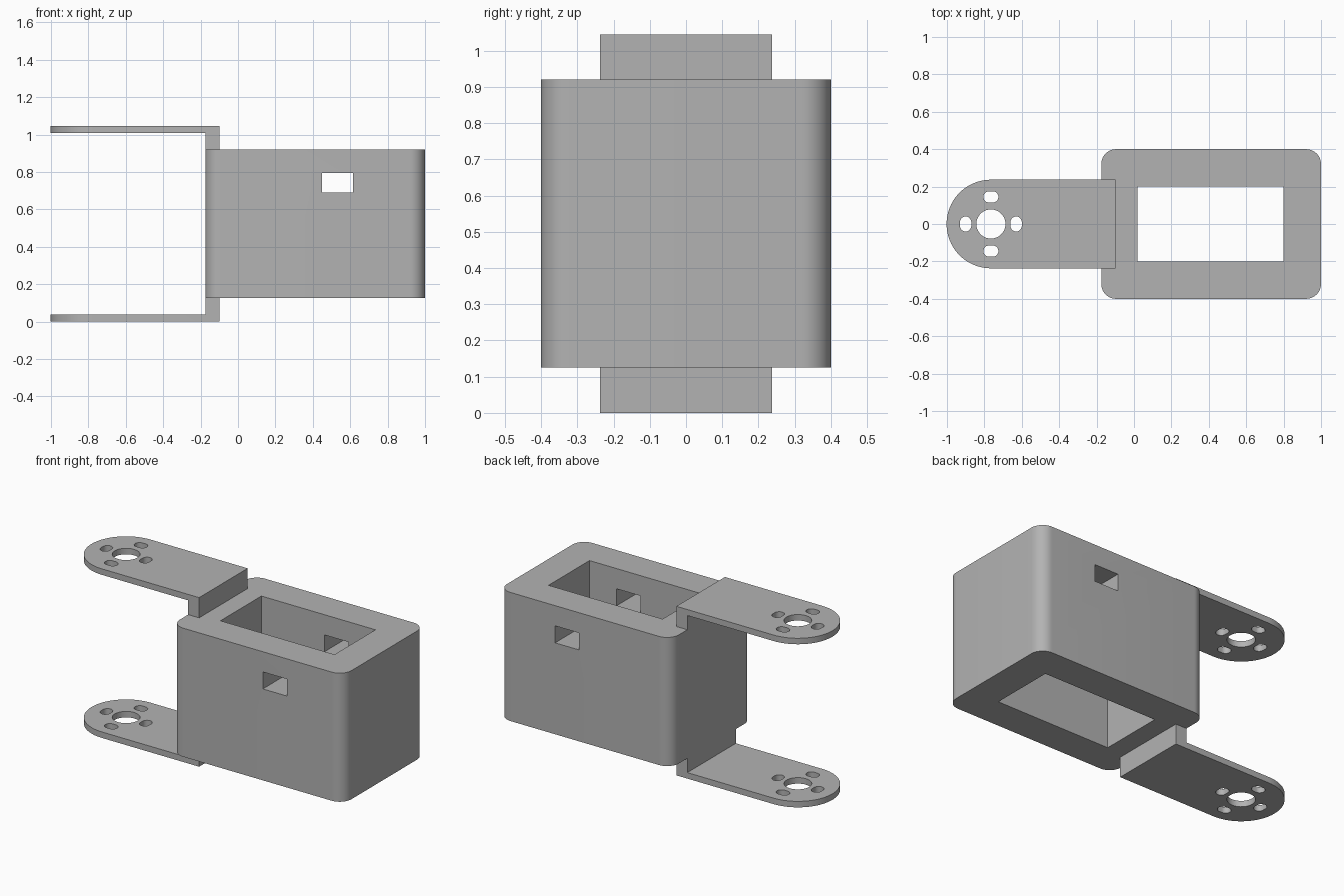
import bpy, bmesh
from math import pi, cos, sin
from mathutils import Matrix, Vector

cube = bpy.data.objects.get("Cube")
if cube:
    bpy.data.objects.remove(cube, do_unlink=True)

grey = bpy.data.materials.new("plain grey")
grey.use_nodes = True
COLOUR = (0.45, 0.45, 0.45, 1)
grey.diffuse_color = COLOUR
grey.node_tree.nodes["Principled BSDF"].inputs["Base Color"].default_value = COLOUR

HEIGHT = 1.045
BODY_BOTTOM, BODY_TOP = 0.125, 0.92
BACK = -0.175
HUB = -0.765


def rounded(cx, cy, w, d, r, steps=12):
    """Outline of a rectangle with rounded corners."""
    pts = []
    for q, (sx, sy) in enumerate(((1, 1), (-1, 1), (-1, -1), (1, -1))):
        for i in range(steps + 1):
            a = (q + i / steps) * pi / 2
            pts.append((cx + sx * (w / 2 - r) + r * cos(a),
                        cy + sy * (d / 2 - r) + r * sin(a)))
    return pts


def box(x0, x1, y0, y1):
    return [(x0, y0), (x1, y0), (x1, y1), (x0, y1)]


def prism(name, outline, z0, z1):
    """Extrude a flat outline upwards into a solid."""
    bm = bmesh.new()
    base = bm.faces.new([bm.verts.new((x, y, z0)) for x, y in outline])
    bmesh.ops.remove_doubles(bm, verts=bm.verts, dist=1e-5)
    base = bm.faces[:][0]
    ext = bmesh.ops.extrude_face_region(bm, geom=[base])
    top = [v for v in ext["geom"] if isinstance(v, bmesh.types.BMVert)]
    bmesh.ops.translate(bm, verts=top, vec=Vector((0, 0, z1 - z0)))
    bmesh.ops.recalc_face_normals(bm, faces=bm.faces)
    mesh = bpy.data.meshes.new(name)
    bm.to_mesh(mesh)
    bm.free()
    mesh.materials.append(grey)
    obj = bpy.data.objects.new(name, mesh)
    bpy.context.collection.objects.link(obj)
    return obj


def cut(obj, cutters):
    """Subtract every cutter, keep the result and discard the cutters."""
    for c in cutters:
        mod = obj.modifiers.new("cut", "BOOLEAN")
        mod.operation, mod.solver, mod.object = "DIFFERENCE", "EXACT", c
    bpy.context.view_layer.update()
    graph = bpy.context.evaluated_depsgraph_get()
    mesh = bpy.data.meshes.new_from_object(obj.evaluated_get(graph))
    obj.modifiers.clear()
    obj.data = mesh
    for c in cutters:
        bpy.data.objects.remove(c, do_unlink=True)


def smooth(obj):
    bpy.ops.object.select_all(action="DESELECT")
    obj.select_set(True)
    bpy.context.view_layer.objects.active = obj
    bpy.ops.object.shade_smooth_by_angle(angle=pi / 6)


# Housing: rounded block with a vertical pocket and a cable window
housing = prism("housing", rounded((1 + BACK) / 2, 0, 1 - BACK, 0.8, 0.08),
                BODY_BOTTOM, BODY_TOP)
cut(housing, [
    prism("pocket_cutter", box(0.02, 0.8, -0.2, 0.2), 0, 1.1),
    prism("window_cutter", box(0.45, 0.615, -0.6, 0.6), 0.69, 0.795),
])
smooth(housing)

# Lower arm: round-ended plate with a raised foot under the housing
R = 0.237
FOOT = -0.1
half_round = [(HUB + R * cos(a), R * sin(a))
              for a in (pi / 2 + pi * i / 40 for i in range(41))]
lower_arm = prism("lower_arm", half_round + [(FOOT, -R), (FOOT, R)], 0, BODY_BOTTOM)

# Hub hole, four slots around it, and the space above the plate
cutters = [prism("clearance_cutter", box(-1.2, BACK, -0.5, 0.5), 0.037, 0.3),
           prism("hub_cutter", rounded(HUB, 0, 0.156, 0.156, 0.078), -0.1, 0.2)]
for sx, sy in ((1, 0), (-1, 0), (0, 1), (0, -1)):
    w, d = (0.06, 0.08) if sx else (0.08, 0.06)
    cutters.append(prism("slot_cutter", rounded(
        HUB + sx * 0.135, sy * 0.145, w, d, 0.0299), -0.1, 0.2))
cut(lower_arm, cutters)
smooth(lower_arm)

# Upper arm: the lower arm mirrored to the top
upper_arm = lower_arm.copy()
upper_arm.name = "upper_arm"
upper_arm.data = lower_arm.data.copy()
upper_arm.data.transform(Matrix.Translation((0, 0, HEIGHT)) @ Matrix.Scale(-1, 4, (0, 0, 1)))
upper_arm.data.flip_normals()
bpy.context.collection.objects.link(upper_arm)
